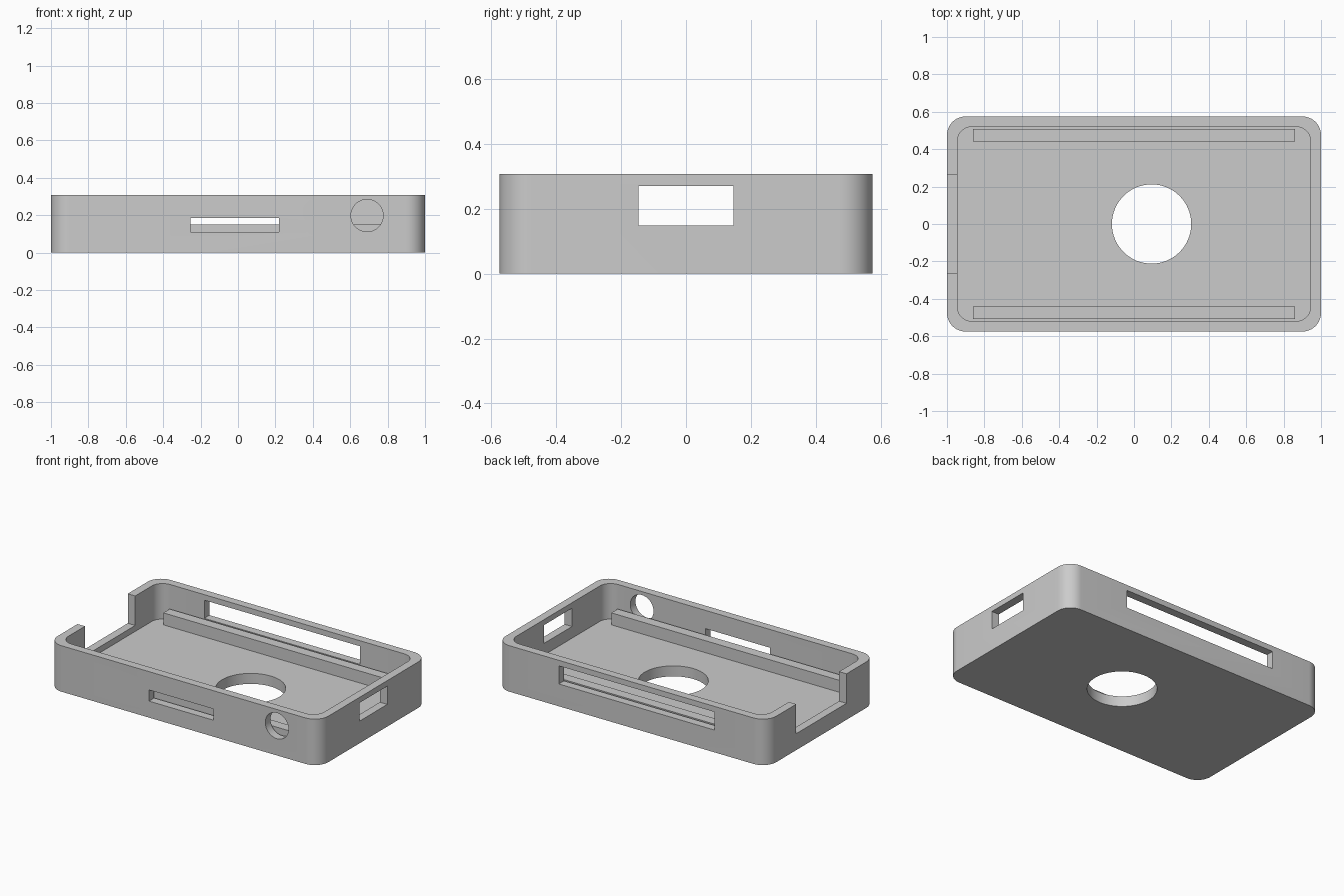
import bpy, bmesh, math
from mathutils import Matrix, Vector

old = bpy.data.objects.get("Cube")
if old:
    bpy.data.objects.remove(old, do_unlink=True)

grey = bpy.data.materials.new("plain grey")
grey.use_nodes = True
grey.diffuse_color = (0.6, 0.6, 0.6, 1)
grey.node_tree.nodes["Principled BSDF"].inputs["Base Color"].default_value = (0.6, 0.6, 0.6, 1)

LENGTH, WIDTH, HEIGHT = 2.0, 1.15, 0.307
WALL, FLOOR, STRIP_TOP = 0.055, 0.07, 0.15


def finish(name, bm):
    bmesh.ops.recalc_face_normals(bm, faces=bm.faces)
    mesh = bpy.data.meshes.new(name)
    bm.to_mesh(mesh)
    bm.free()
    mesh.materials.append(grey)
    obj = bpy.data.objects.new(name, mesh)
    bpy.context.collection.objects.link(obj)
    return obj


def block(name, low, high):
    """Box between two opposite corners."""
    low, high = Vector(low), Vector(high)
    bm = bmesh.new()
    bmesh.ops.create_cube(bm, size=1)
    bmesh.ops.scale(bm, vec=high - low, verts=bm.verts)
    bmesh.ops.translate(bm, vec=(low + high) / 2, verts=bm.verts)
    return finish(name, bm)


def rounded_block(name, half_x, half_y, radius, z0, z1, steps=12):
    """Upright prism with rounded vertical corners."""
    bm = bmesh.new()
    ring = []
    for corner, (sx, sy) in enumerate([(1, 1), (-1, 1), (-1, -1), (1, -1)]):
        for i in range(steps + 1):
            a = (corner + i / steps) * math.pi / 2
            ring.append(bm.verts.new((sx * (half_x - radius) + radius * math.cos(a),
                                      sy * (half_y - radius) + radius * math.sin(a), z0)))
    base = bm.faces.new(ring)
    top = bmesh.ops.extrude_face_region(bm, geom=[base])["geom"]
    moved = [g for g in top if isinstance(g, bmesh.types.BMVert)]
    bmesh.ops.translate(bm, vec=(0, 0, z1 - z0), verts=moved)
    return finish(name, bm)


def cylinder(name, centre, radius, depth, rotation=Matrix()):
    bm = bmesh.new()
    bmesh.ops.create_cone(bm, cap_ends=True, segments=64, radius1=radius, radius2=radius,
                          depth=depth, matrix=Matrix.Translation(centre) @ rotation)
    return finish(name, bm)


def cut(target, cutter):
    cutter.hide_render = True
    mod = target.modifiers.new("cut", 'BOOLEAN')
    mod.operation = 'DIFFERENCE'
    mod.solver = 'EXACT'
    mod.object = cutter
    bpy.context.view_layer.objects.active = target
    bpy.ops.object.modifier_apply(modifier=mod.name)
    bpy.data.objects.remove(cutter, do_unlink=True)


# Open tray with rounded corners
tray = rounded_block("tray", LENGTH / 2, WIDTH / 2, 0.1, 0, HEIGHT)
cut(tray, rounded_block("cavity", LENGTH / 2 - WALL, WIDTH / 2 - WALL, 0.08, FLOOR, 0.5))

# Round floor opening and round port in the front wall
cut(tray, cylinder("floor_hole", (0.094, 0, 0), 0.212, 0.3))
cut(tray, cylinder("front_port", (0.69, -0.56, 0.198), 0.086, 0.2,
                   Matrix.Rotation(math.pi / 2, 4, 'X')))

# Rectangular wall openings
cut(tray, block("front_slot", (-0.255, -0.7, 0.11), (0.22, -0.45, 0.185)))
cut(tray, block("back_slot", (-0.613, 0.45, 0.149), (0.537, 0.7, 0.27)))
cut(tray, block("end_window", (0.85, -0.147, 0.148), (1.2, 0.147, 0.27)))
cut(tray, block("end_notch", (-1.2, -0.265, 0.11), (-0.85, 0.265, 0.5)))

# Long support strips beside the front and back walls
strips = []
for name, side in (("front_strip", -1), ("back_strip", 1)):
    y0, y1 = sorted((side * 0.44, side * 0.507))
    strips.append(block(name, (-0.86, y0, FLOOR - 0.01), (0.86, y1, STRIP_TOP)))

# Smooth the rounded corners and round holes, keep edges crisp
bpy.ops.object.select_all(action='DESELECT')
tray.select_set(True)
bpy.context.view_layer.objects.active = tray
bpy.ops.object.shade_smooth_by_angle(angle=math.radians(30))
